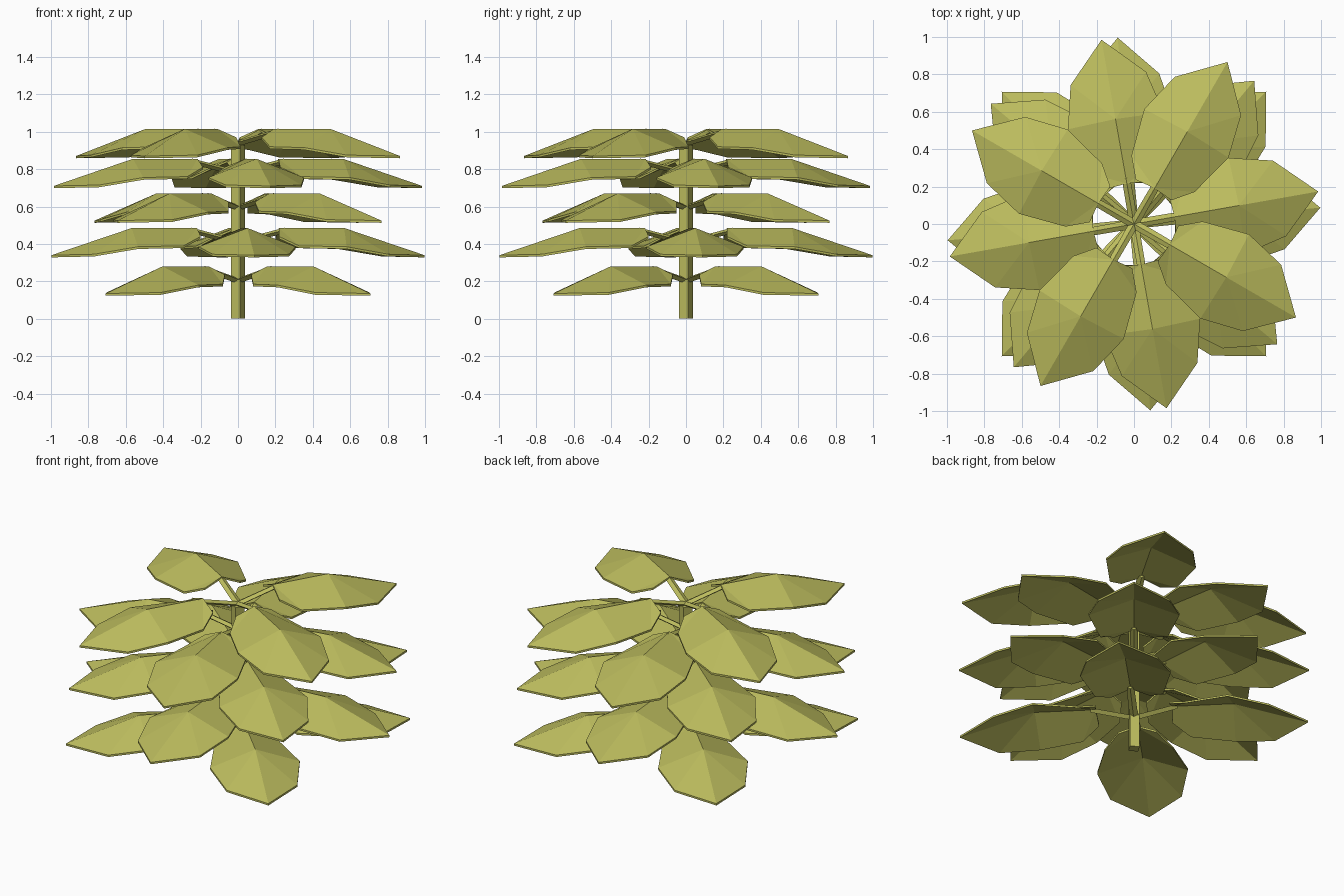
import bpy, bmesh
from math import radians, sin, cos
from mathutils import Matrix, Vector

cube = bpy.data.objects.get("Cube")
if cube:
    bpy.data.objects.remove(cube)

green = bpy.data.materials.new("olive leaf")
COLOUR = (0.5, 0.5, 0.11, 1)
green.diffuse_color = COLOUR
green.use_nodes = True
green.node_tree.nodes["Principled BSDF"].inputs["Base Color"].default_value = COLOUR


def make_object(name, bm):
    bmesh.ops.recalc_face_normals(bm, faces=bm.faces)
    mesh = bpy.data.meshes.new(name)
    bm.to_mesh(mesh)
    bm.free()
    mesh.materials.append(green)
    obj = bpy.data.objects.new(name, mesh)
    bpy.context.collection.objects.link(obj)
    return obj


def add_leaf(bm, turn):
    """Folded leaf: a flat ridge that drops to the tip, with drooping sides."""
    base, crest, tip = (0.22, 0, 0), (0.57, 0, 0), (1.0, 0, -0.145)
    side = [(0.21, 0.11, -0.045), (0.31, 0.195, -0.095),
            (0.56, 0.26, -0.1), (0.79, 0.205, -0.14)]
    thick = Vector((0, 0, -0.012))
    for sign in (1, -1):
        edge = [(x, y * sign, z) for x, y, z in side]
        outline = [Vector(p) for p in [base, *edge, tip, crest]]
        top = [bm.verts.new(turn @ p) for p in outline]
        low = [bm.verts.new(turn @ (p + thick)) for p in outline]
        for ring in (top, low):
            b, s1, s2, s3, s4, t, c = ring
            for face in ((b, s1, s2), (b, s2, s3, c), (c, s3, s4), (c, s4, t)):
                bm.faces.new(face)
        # thin rim along the outer edge
        for i in range(5):
            bm.faces.new((top[i], top[i + 1], low[i + 1], low[i]))
    bmesh.ops.remove_doubles(bm, verts=bm.verts, dist=0.0001)


def add_stalk(bm, turn):
    """Four-sided stalk rising from the stem to the leaf base."""
    rings = []
    for x, z, half in ((0, -0.075, 0.025), (0.25, -0.01, 0.022)):
        section = ((half, 0), (0, 0.012), (-half, 0), (0, -0.018))
        rings.append([bm.verts.new(turn @ Vector((x, y, z + dz))) for y, dz in section])
    a, b = rings
    for i in range(4):
        j = (i + 1) % 4
        bm.faces.new((a[i], a[j], b[j], b[i]))
    bm.faces.new(a)
    bm.faces.new(b)


# Square stem, slightly turned
bm = bmesh.new()
bmesh.ops.create_cone(bm, cap_ends=True, segments=4, radius1=0.04, radius2=0.04,
                      depth=0.93, matrix=Matrix.Translation((0, 0, 0.465))
                      @ Matrix.Rotation(radians(15), 4, "Z"))
make_object("stem", bm)

# Five tiers of four leaves: (ridge height, turn in degrees)
tiers = [(0.28, 45), (0.485, 5), (0.67, 50), (0.855, 10), (1.015, 60)]
for n, (height, angle) in enumerate(tiers, 1):
    leaves, stalks = bmesh.new(), bmesh.new()
    for k in range(4):
        turn = (Matrix.Translation((0, 0, height))
                @ Matrix.Rotation(radians(angle + 90 * k), 4, "Z"))
        add_leaf(leaves, turn)
        add_stalk(stalks, turn)
    make_object(f"leaves_tier_{n}", leaves)
    make_object(f"stalks_tier_{n}", stalks)
